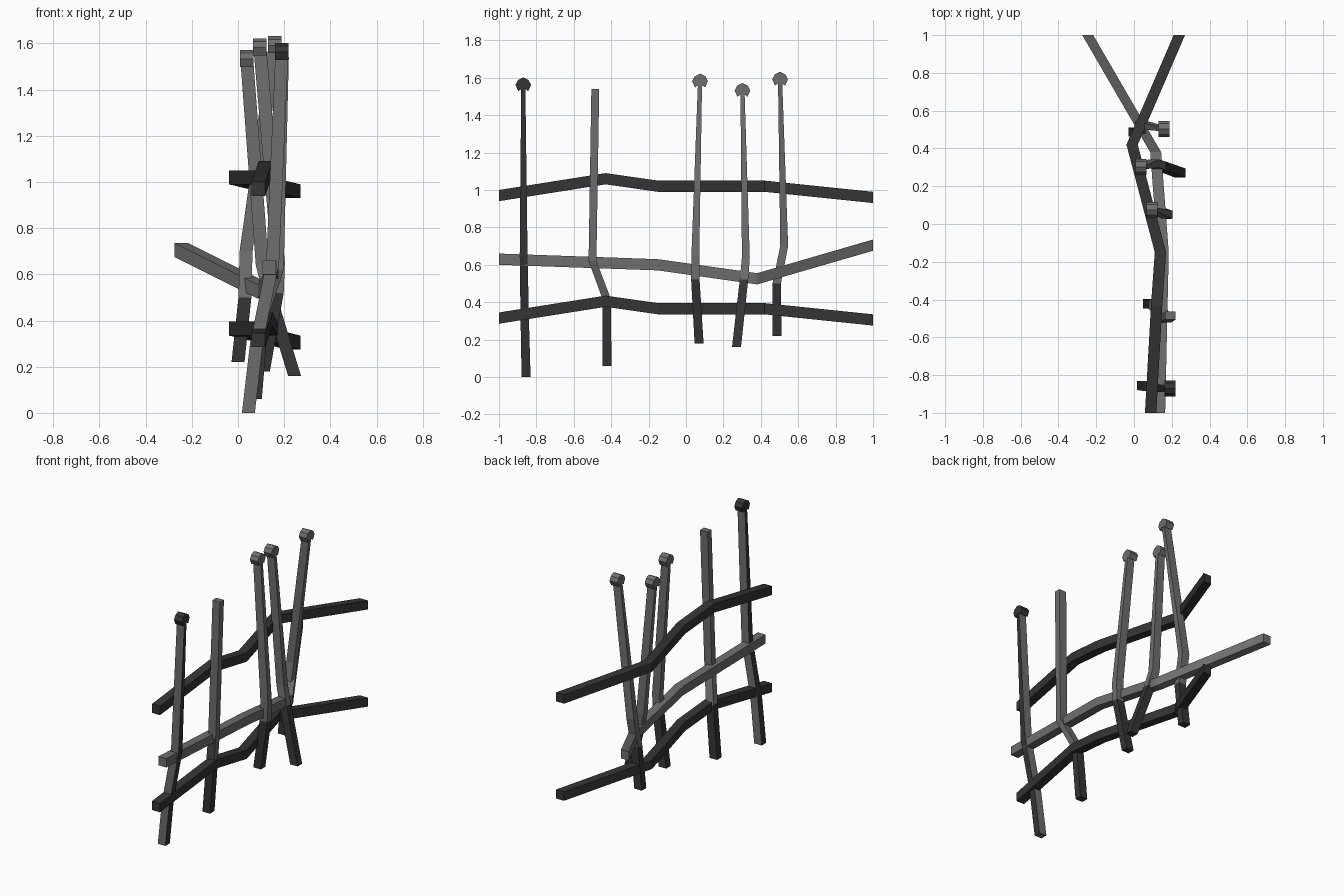
import bpy

if "Cube" in bpy.data.objects:
    bpy.data.objects.remove(bpy.data.objects["Cube"])


def material(name, v):
    m = bpy.data.materials.new(name)
    m.diffuse_color = (v, v, v, 1)
    m.use_nodes = True
    m.node_tree.nodes["Principled BSDF"].inputs["Base Color"].default_value = m.diffuse_color
    return m


DARK = material("dark iron", 0.035)
LIGHT = material("worn iron", 0.155)


def mesh_object(name, verts, faces, mats):
    me = bpy.data.meshes.new(name)
    me.from_pydata(verts, [], faces)
    for m in mats:
        me.materials.append(m)
    ob = bpy.data.objects.new(name, me)
    bpy.context.collection.objects.link(ob)
    return ob


def bar(name, path, axes, sizes, mats):
    """Square bar swept along a path; sections stay parallel to two world axes."""
    a, b = axes
    verts, faces = [], []
    for p, (wa, wb) in zip(path, sizes):
        for sa, sb in ((-1, -1), (1, -1), (1, 1), (-1, 1)):
            v = list(p)
            v[a] += sa * wa / 2
            v[b] += sb * wb / 2
            verts.append(v)
    n = len(path)
    for i in range(n - 1):
        for j in range(4):
            k = (j + 1) % 4
            faces.append((4 * i + j, 4 * i + k, 4 * i + 4 + k, 4 * i + 4 + j))
    faces += [(3, 2, 1, 0), tuple(range(4 * n - 4, 4 * n))]
    if axes == (0, 2):  # sweep runs along y, so reverse the winding
        faces = [f[::-1] for f in faces]
    return mesh_object(name, verts, faces, mats)


# Three bent rails
dark_path = [(0.088, -1, 0.315), (0.12, -0.43, 0.405), (0.14, -0.15, 0.365),
             (-0.01, 0.42, 0.365), (0.24, 1, 0.305)]
mid_path = [(0.136, -1, 0.63), (0.155, -0.15, 0.6), (0.115, 0.38, 0.525), (-0.245, 1, 0.705)]
bar("lower_rail", dark_path, (0, 2), [(0.06, 0.06)] * 5, [DARK])
bar("upper_rail", [(x, y, z + 0.655) for x, y, z in dark_path], (0, 2), [(0.06, 0.06)] * 5, [DARK])
bar("middle_rail", mid_path, (0, 2), [(0.058, 0.06)] * 4, [LIGHT])

# Five bent posts, bottom to top: path and whether it carries a tip
posts = [
    ([(0.045, -0.855, 0.0), (0.08, -0.862, 0.3), (0.15, -0.868, 0.65), (0.19, -0.87, 1.56)], True),
    ([(0.075, -0.422, 0.06), (0.105, -0.425, 0.42), (0.17, -0.5, 0.62), (0.192, -0.485, 1.54)], False),
    ([(0.11, 0.07, 0.18), (0.17, 0.05, 0.52), (0.175, 0.05, 0.65), (0.095, 0.075, 1.58)], True),
    ([(0.245, 0.27, 0.16), (0.135, 0.31, 0.52), (0.105, 0.32, 0.64), (0.038, 0.302, 1.53)], True),
    ([(0.0, 0.487, 0.22), (0.03, 0.485, 0.5), (0.035, 0.525, 0.7), (0.16, 0.503, 1.59)], True),
]

# Barbed tip outline in (y, z), mirrored about the post
half = [(0, 0.042), (0.028, 0.028), (0.042, 0.002), (0.027, -0.032), (0.01, -0.02)]
outline = half + [(-y, z) for y, z in reversed(half[1:])]

for i, (path, tipped) in enumerate(posts, 1):
    wy = [0.048, 0.045, 0.042, 0.022 if tipped else 0.042]
    ob = bar(f"post_{i}", path, (0, 1), [(0.056, w) for w in wy], [LIGHT, DARK])
    for f in ob.data.polygons:
        side = abs(f.normal.x) > 0.7
        if i == 1:  # end post is dark on its sides
            f.material_index = int(side)
        elif f.center.z < 0.48:  # lower lengths are dark
            f.material_index = 1
    if tipped:
        x, y, z = path[-1]
        n = len(outline)
        verts = [(x + s * 0.029, y + u, z + w) for s in (-1, 1) for u, w in outline]
        faces = [tuple(range(n)), tuple(range(2 * n - 1, n - 1, -1))]
        faces += [(k, n + k, n + (k + 1) % n, (k + 1) % n) for k in range(n)]
        # outline runs clockwise seen from +x, so the -x cap already faces outward
        mesh_object(f"post_tip_{i}", verts, faces, [DARK if i == 1 else LIGHT])
